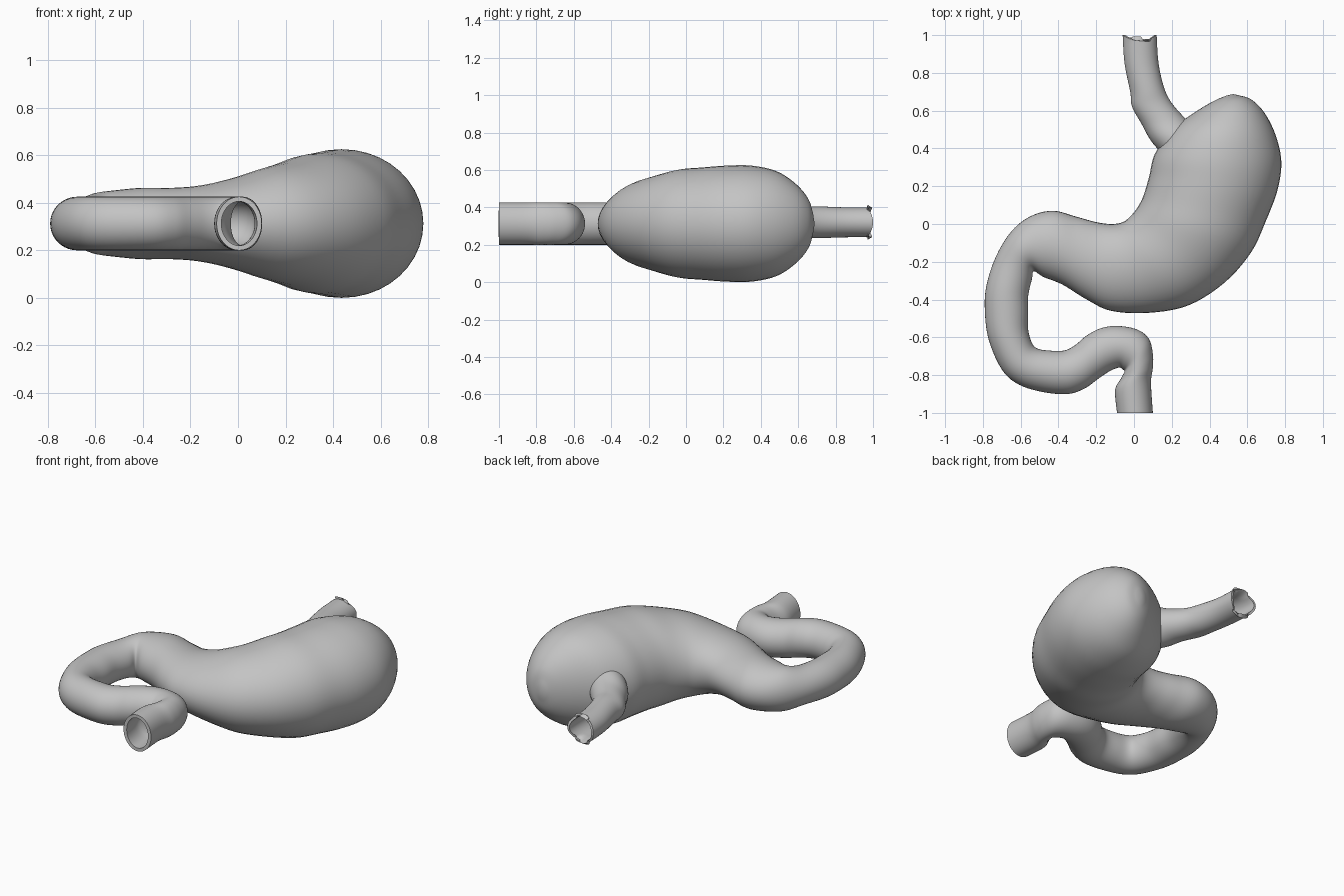
import bpy, bmesh, math
from mathutils import Vector

cube = bpy.data.objects.get("Cube")
if cube:
    bpy.data.objects.remove(cube, do_unlink=True)

SIDES = 40
STEPS = 5

tissue = bpy.data.materials.new("tissue_grey")
tissue.use_nodes = True
grey = (0.55, 0.55, 0.55, 1)
tissue.diffuse_color = grey
tissue.node_tree.nodes["Principled BSDF"].inputs["Base Color"].default_value = grey


def spline(a, b, c, d, t):
    """Smooth interpolation between stations b and c."""
    return [0.5 * (2 * q + (r - p) * t + (2 * p - 5 * q + 4 * r - s) * t * t
                   + (3 * q - p - 3 * r + s) * t ** 3)
            for p, q, r, s in zip(a, b, c, d)]


def resample(stations):
    last = len(stations) - 1
    rows = []
    for i in range(last):
        near = [stations[min(max(i + k, 0), last)] for k in (-1, 0, 1, 2)]
        rows += [spline(*near, s / STEPS) for s in range(STEPS)]
    return rows + [stations[-1]]


def organ_tube(name, stations, height, wall, pole=None, scoop=0):
    """Oval rings spanning two plan edges, skinned and given a wall.
    A station is edge x, edge y, other edge x, other edge y, half height,
    all in hundredths of a unit."""
    bm = bmesh.new()
    rings = []
    for n, row in enumerate(resample(stations)):
        ax, ay, bx, by, half = [v / 100 for v in row]
        centre = Vector(((ax + bx) / 2, (ay + by) / 2, height))
        across = Vector(((ax - bx) / 2, (ay - by) / 2, 0))
        ring = []
        for i in range(SIDES):
            ang = math.tau * i / SIDES
            p = centre + across * math.cos(ang)
            p.z += half * math.sin(ang)
            if n == 0:
                p.y -= scoop * math.sin(ang) ** 2
            ring.append(bm.verts.new(p))
        rings.append(ring)
    for r, s in zip(rings, rings[1:]):
        for i in range(SIDES):
            j = (i + 1) % SIDES
            bm.faces.new((r[i], s[i], s[j], r[j]))
    if pole:
        tip = bm.verts.new((*pole, height))
        for i in range(SIDES):
            bm.faces.new((tip, rings[0][i], rings[0][(i + 1) % SIDES]))
    mesh = bpy.data.meshes.new(name)
    bm.to_mesh(mesh)
    bm.free()
    mesh.materials.append(tissue)
    obj = bpy.data.objects.new(name, mesh)
    bpy.context.collection.objects.link(obj)

    # Hollow wall with a crisp rim at the open ends
    shell = obj.modifiers.new("wall", 'SOLIDIFY')
    shell.thickness = wall
    shell.offset = -1
    bpy.ops.object.select_all(action='DESELECT')
    obj.select_set(True)
    bpy.context.view_layer.objects.active = obj
    bpy.ops.object.modifier_apply(modifier=shell.name)
    bpy.ops.object.shade_smooth_by_angle(angle=math.radians(50))
    return obj


# Stomach sac, from the rounded top down to the narrow outlet
sac = [
    (49, 68, 56, 68, 5), (42, 65, 62, 66, 13), (32, 59, 69, 59, 21),
    (20, 50, 75, 47, 28), (11, 37, 78, 33, 31), (8, 25, 76, 18, 31),
    (5, 15, 70, 2, 30), (2, 9, 62, -15, 29), (-2, 4, 48, -31, 26),
    (-6, 1, 29, -43, 23), (-12, 0, 8, -47, 19), (-20, 1, -12, -46, 16),
    (-31, 4, -25, -40, 15), (-43, 7, -38, -32, 15), (-55, 4, -48, -28, 14),
    (-65, -4, -53, -25, 13),
]

# Looping bowel, as outer and inner edges of constant thickness
bowel = [
    (-73, -17, -54, -29), (-78, -32, -56, -38), (-79, -45, -56, -47),
    (-77, -61, -56, -56), (-70, -77, -54, -63), (-61, -85, -51, -66),
    (-48, -89, -45, -67), (-35, -90, -37, -67), (-26, -87, -31, -64),
    (-19, -82, -25, -59), (-13, -78, -17, -55), (-8, -76, -8, -54),
    (-6, -77, 2, -56), (-5, -78, 8, -61), (-6, -80, 10, -69),
    (-7, -82, 10, -76), (-10, -88, 9, -84), (-9, -100, 10, -100),
]
organ_tube("stomach_and_bowel", sac + [(*edge, 11.3) for edge in bowel],
           0.313, 0.02, pole=(0.525, 0.688))

# Gullet, from its open end into the sac
gullet = [
    (-6, 100, 12, 100, 8), (-5, 85, 13, 85, 8), (-2, 70, 16, 72, 8.5),
    (-1, 62, 20, 64, 8.5), (4, 53, 27, 56, 9.5), (9, 44, 33, 50, 12),
    (16, 36, 38, 42, 13),
]
organ_tube("gullet", gullet, 0.32, 0.014, scoop=0.03)
